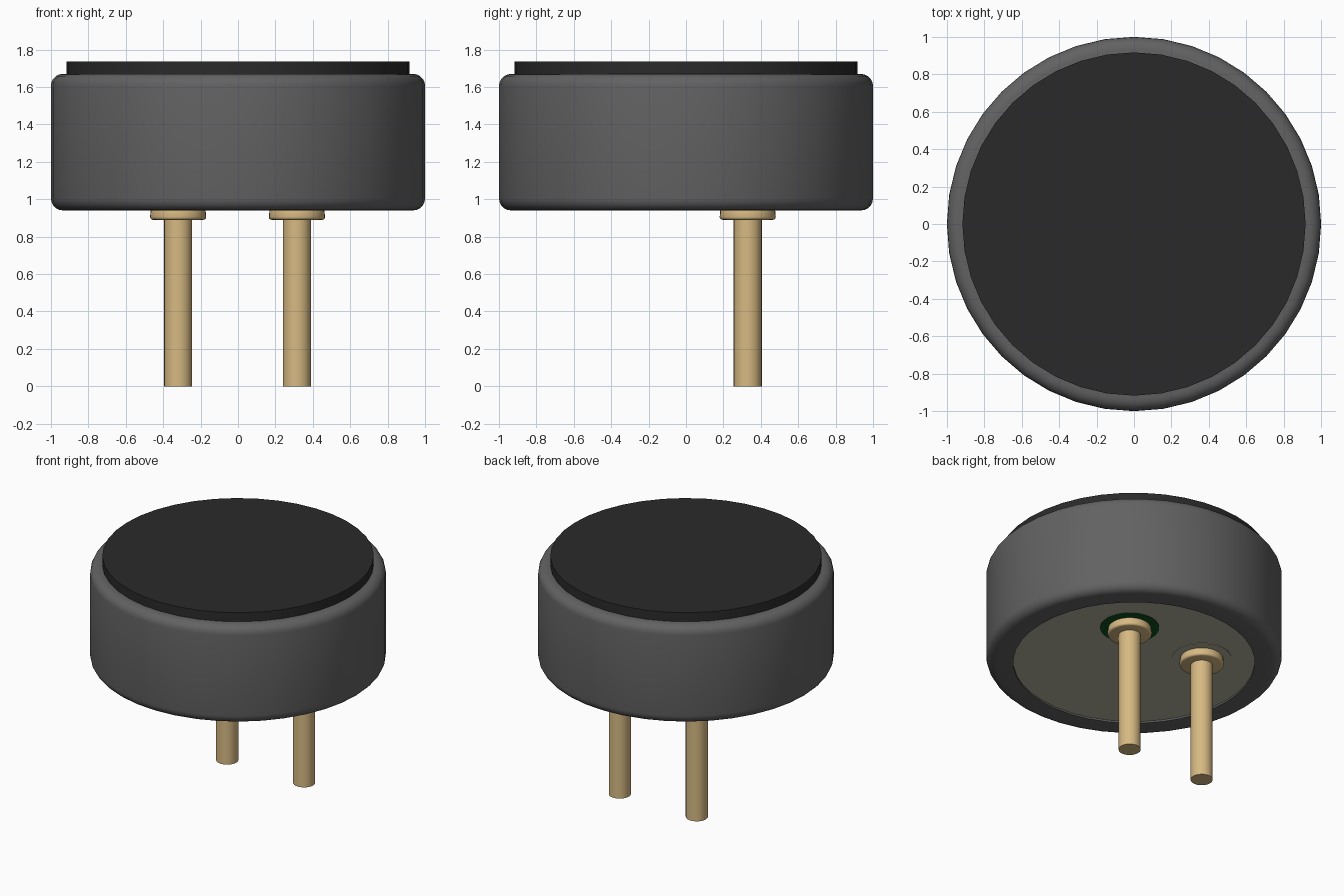
import bpy, bmesh
from math import cos, sin, pi, radians

cube = bpy.data.objects.get("Cube")
if cube:
    bpy.data.objects.remove(cube)


def material(name, srgb):
    color = [(c / 255) ** 2.2 for c in srgb] + [1]
    mat = bpy.data.materials.new(name)
    mat.use_nodes = True
    mat.diffuse_color = color
    mat.node_tree.nodes["Principled BSDF"].inputs["Base Color"].default_value = color
    return mat


def arc(r, z, radius, start, end, steps=5):
    """Profile points along a rounded corner."""
    angles = [radians(start + (end - start) * i / steps) for i in range(steps + 1)]
    return [(r + radius * cos(a), z + radius * sin(a)) for a in angles]


def lathe(name, profile, mat, sides=40, center=(0, 0)):
    """Revolve a bottom-to-top outline of (radius, height) around z."""
    bm = bmesh.new()
    rings = []
    for r, z in profile:
        if r == 0:
            rings.append([bm.verts.new((0, 0, z))] * sides)
        else:
            rings.append([bm.verts.new((r * cos(2 * pi * i / sides),
                                        r * sin(2 * pi * i / sides), z))
                          for i in range(sides)])
    for low, high in zip(rings, rings[1:]):
        for i in range(sides):
            j = (i + 1) % sides
            corners = dict.fromkeys([low[i], low[j], high[j], high[i]])
            bm.faces.new(list(corners))
    bmesh.ops.recalc_face_normals(bm, faces=bm.faces)
    mesh = bpy.data.meshes.new(name)
    bm.to_mesh(mesh)
    bm.free()
    mesh.materials.append(mat)
    obj = bpy.data.objects.new(name, mesh)
    obj.location = (*center, 0)
    bpy.context.collection.objects.link(obj)
    bpy.ops.object.select_all(action="DESELECT")
    obj.select_set(True)
    bpy.context.view_layer.objects.active = obj
    bpy.ops.object.shade_smooth_by_angle(angle=radians(35))
    return obj


casing_grey = material("casing grey", (98, 98, 98))
felt_black = material("felt black", (46, 46, 46))
pin_gold = material("pin gold", (214, 184, 130))
plate_grey = material("plate grey", (180, 178, 157))
board_green = material("board green", (22, 80, 36))

BOTTOM, TOP, ROUND = 0.94, 1.67, 0.065
PLATE = 0.952

# Rounded metal casing with a shallow recess underneath
casing = [(0, 0.98), (0.817, 0.98), (0.817, BOTTOM)]
casing += arc(1 - ROUND, BOTTOM + ROUND, ROUND, -90, 0)
casing += arc(1 - ROUND, TOP - ROUND, ROUND, 0, 90)
casing += [(0, TOP)]
lathe("casing", casing, casing_grey)

# Felt disc on top
lathe("felt_disc", [(0, 1.66), (0.917, 1.66), (0.917, 1.737), (0, 1.737)], felt_black)

# Contact plate in the recess
lathe("contact_plate", [(0, PLATE), (0.816, PLATE), (0.816, 0.975), (0, 0.975)], plate_grey)

# Pins with collars and the pads around them
for side, x, pad_mat in (("left", 0.315, board_green), ("right", -0.32, plate_grey)):
    spot = (x, 0.33)
    lathe(side + "_pad", [(0, PLATE - 0.004), (0.2, PLATE - 0.004), (0.2, PLATE + 0.003),
                          (0, PLATE + 0.003)], pad_mat, 32, spot)
    collar = [(0, 0.89)] + arc(0.135, 0.905, 0.015, -90, 0, 3)
    collar += arc(0.135, 0.938, 0.012, 0, 90, 3) + [(0, 0.95)]
    lathe(side + "_collar", collar, pin_gold, 32, spot)
    lathe(side + "_pin", [(0, 0), (0.075, 0), (0.075, 0.9), (0, 0.9)], pin_gold, 24, spot)
